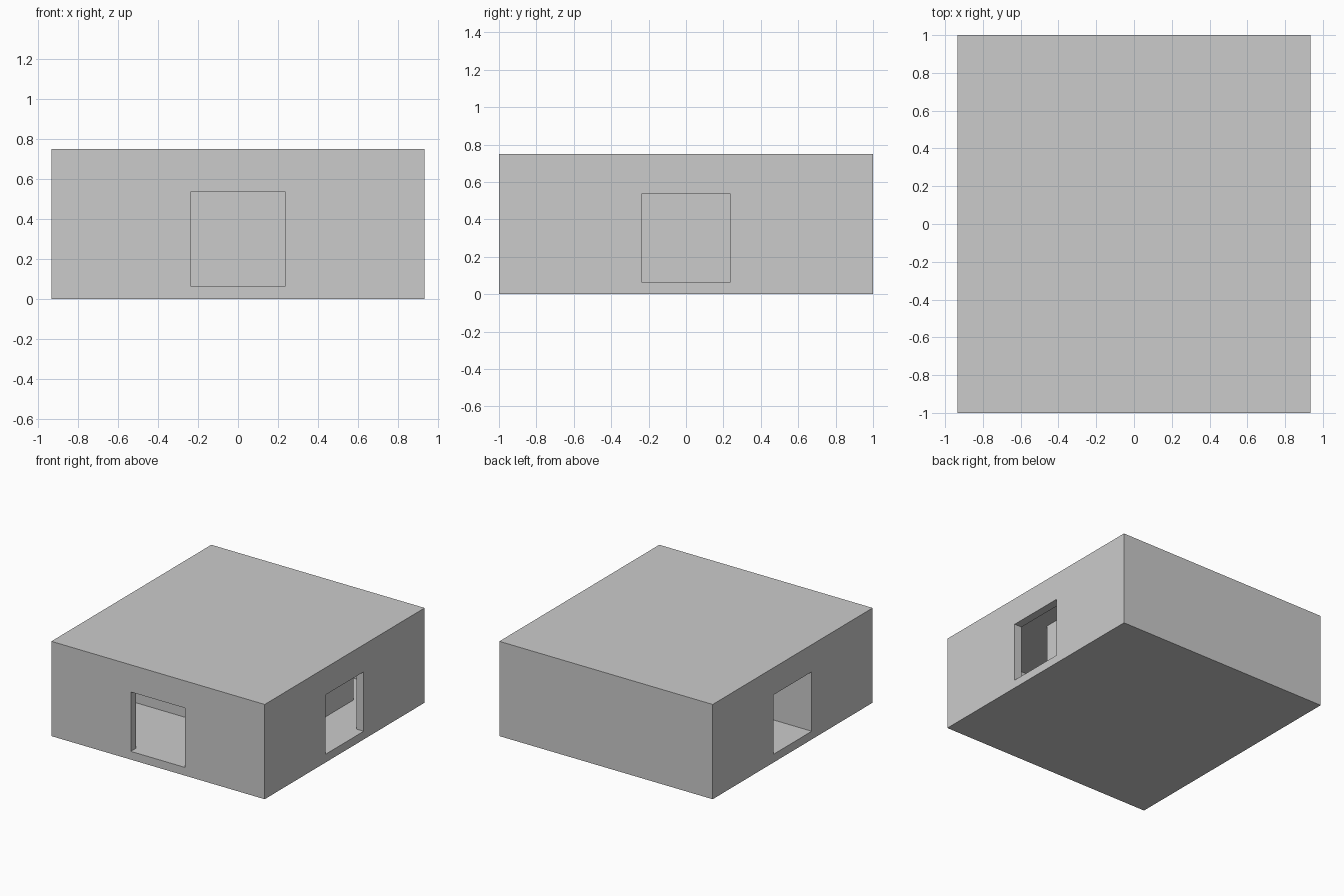
import bpy, bmesh

if "Cube" in bpy.data.objects:
    bpy.data.objects.remove(bpy.data.objects["Cube"])

HX, HY, H = 0.934, 1.0, 0.75   # outer half sizes and height
T = 0.065                      # wall thickness
D, DOOR_TOP = 0.238, 0.535     # door half width and top
IX, IY = HX - T, HY - T        # inner half sizes


def prism(name, outline, z0, z1):
    """Extrude a footprint outline upwards."""
    bm = bmesh.new()
    face = bm.faces.new([bm.verts.new((x, y, z0)) for x, y in outline])
    top = bmesh.ops.extrude_face_region(bm, geom=[face])["geom"]
    bmesh.ops.translate(bm, vec=(0, 0, z1 - z0),
                        verts=[v for v in top if isinstance(v, bmesh.types.BMVert)])
    bmesh.ops.recalc_face_normals(bm, faces=bm.faces)
    mesh = bpy.data.meshes.new(name)
    bm.to_mesh(mesh)
    bm.free()
    ob = bpy.data.objects.new(name, mesh)
    bpy.context.collection.objects.link(ob)
    return ob


def rect(x0, y0, x1, y1):
    return [(x0, y0), (x1, y0), (x1, y1), (x0, y1)]


# Closed outer box
house = prism("house_shell", rect(-HX, -HY, HX, HY), 0, H)

# Hollow interior; the winding outline leaves an L-shaped partition standing
px, py, gap = 0.57, -D - T, 0.63
cavity = prism("cavity_cutter", [
    (-IX, -IY), (IX, -IY), (IX, IY), (-IX, IY),
    (-IX, -D), (px - T, -D), (px - T, gap), (px, gap), (px, py), (-IX, py),
], T, H - T)

# Doorways in the front, right and left walls
cutters = [
    cavity,
    prism("front_door_cutter", rect(-D, -HY - 0.1, D, -IY + 0.05), T, DOOR_TOP),
    prism("right_door_cutter", rect(IX - 0.05, -D, HX + 0.1, D), T, DOOR_TOP),
    prism("left_door_cutter", rect(-HX - 0.1, -D, -IX + 0.05, D), T, DOOR_TOP),
]
for cutter in cutters:
    mod = house.modifiers.new(cutter.name, "BOOLEAN")
    mod.operation = "DIFFERENCE"
    mod.solver = "EXACT"
    mod.object = cutter

# Bake the cuts and remove the cutters
bpy.context.view_layer.objects.active = house
for mod in list(house.modifiers):
    bpy.ops.object.modifier_apply(modifier=mod.name)
for cutter in cutters:
    bpy.data.objects.remove(cutter)
